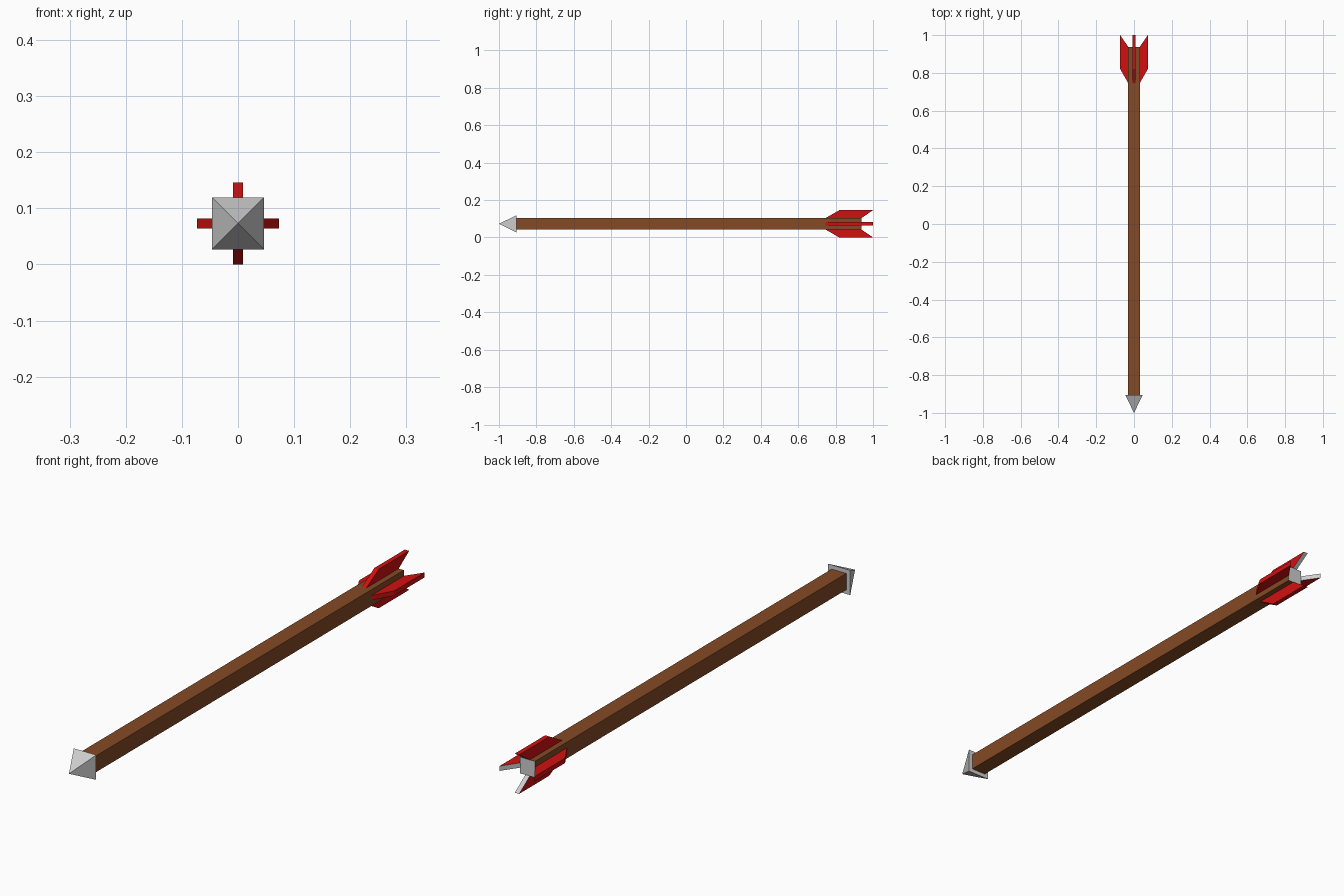
import bpy, bmesh, math
from mathutils import Matrix, Vector

if "Cube" in bpy.data.objects:
    bpy.data.objects.remove(bpy.data.objects["Cube"])

CZ = 0.073  # height of the arrow's axis


def material(name, rgb):
    m = bpy.data.materials.new(name)
    m.diffuse_color = (*rgb, 1.0)
    m.use_nodes = True
    m.node_tree.nodes["Principled BSDF"].inputs["Base Color"].default_value = m.diffuse_color
    return m


wood = material("brown wood", (0.235, 0.068, 0.018))
red = material("red feather", (0.64, 0.005, 0.005))
steel = material("light grey", (0.62, 0.62, 0.62))


def finish(bm, name, mats, rule=None):
    bmesh.ops.recalc_face_normals(bm, faces=bm.faces)
    for f in bm.faces:
        f.material_index = rule(f) if rule else 0
    me = bpy.data.meshes.new(name)
    bm.to_mesh(me)
    bm.free()
    for m in mats:
        me.materials.append(m)
    ob = bpy.data.objects.new(name, me)
    ob.location.z = CZ
    bpy.context.collection.objects.link(ob)
    return ob


# Square shaft with a grey rear end
bm = bmesh.new()
bmesh.ops.create_cube(bm, size=1.0, matrix=Matrix.Translation((0, 0.016, 0))
                      @ Matrix.Diagonal((0.061, 1.842, 0.061, 1)))
finish(bm, "shaft", [wood, steel], lambda f: int(f.normal.y > 0.9))

# Four-sided pyramid head pointing to -y
bm = bmesh.new()
base = [bm.verts.new((x * 0.0465, -0.905, z * 0.0465))
        for x, z in ((-1, -1), (1, -1), (1, 1), (-1, 1))]
tip = bm.verts.new((0, -1.0, 0))
bm.faces.new(base)
for i in range(4):
    bm.faces.new((base[i], base[(i + 1) % 4], tip))
finish(bm, "arrow_head", [steel])

# Four swept fins around the shaft, with grey slanted rear edges
profile = [(0.745, 0.03), (0.82, 0.073), (1.0, 0.073), (0.937, 0.03)]
for i, side in enumerate(("top", "right", "bottom", "left")):
    bm = bmesh.new()
    face = bm.faces.new([bm.verts.new((-0.009, y, r)) for y, r in profile])
    ext = bmesh.ops.extrude_face_region(bm, geom=[face])
    bmesh.ops.translate(bm, vec=Vector((0.018, 0, 0)),
                        verts=[v for v in ext["geom"] if isinstance(v, bmesh.types.BMVert)])
    bmesh.ops.rotate(bm, verts=bm.verts, cent=(0, 0, 0),
                     matrix=Matrix.Rotation(i * math.pi / 2, 3, "Y"))
    finish(bm, side + "_fin", [red, steel], lambda f: int(f.normal.y > 0.3))
